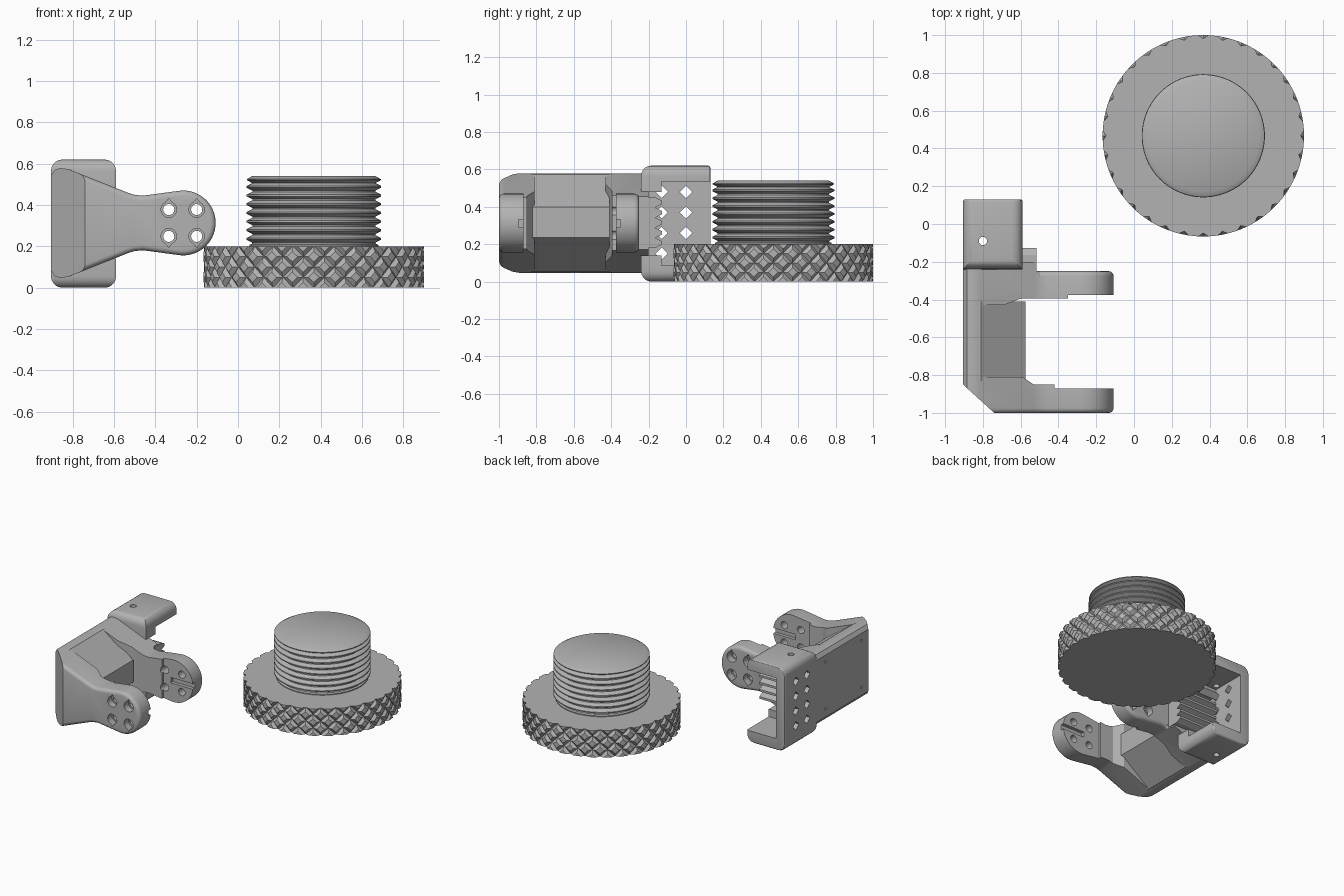
import bpy, bmesh
from math import sin, cos, pi, radians, floor

if "Cube" in bpy.data.objects:
    bpy.data.objects.remove(bpy.data.objects["Cube"])

grey = bpy.data.materials.new("plain grey")
grey.use_nodes = True
COLOUR = (0.45, 0.45, 0.45, 1)
grey.diffuse_color = COLOUR
grey.node_tree.nodes["Principled BSDF"].inputs["Base Color"].default_value = COLOUR


def finish(name, bm):
    bmesh.ops.recalc_face_normals(bm, faces=bm.faces)
    mesh = bpy.data.meshes.new(name)
    bm.to_mesh(mesh)
    bm.free()
    mesh.materials.append(grey)
    ob = bpy.data.objects.new(name, mesh)
    bpy.context.collection.objects.link(ob)
    return ob


def prism(name, pts, axis, lo, hi):
    """Extrude a 2D outline along an axis from lo to hi."""
    place = {"x": lambda a, b, t: (t, a, b),
             "y": lambda a, b, t: (a, t, b),
             "z": lambda a, b, t: (a, b, t)}[axis]
    bm = bmesh.new()
    rings = [[bm.verts.new(place(a, b, t)) for a, b in pts] for t in (lo, hi)]
    for ring in rings:
        bm.faces.new(ring)
    n = len(pts)
    for i in range(n):
        j = (i + 1) % n
        bm.faces.new((rings[0][i], rings[0][j], rings[1][j], rings[1][i]))
    return finish(name, bm)


def box(name, x0, x1, y0, y1, z0, z1):
    return prism(name, [(x0, y0), (x1, y0), (x1, y1), (x0, y1)], "z", z0, z1)


def circle(a, b, r, n=16, tip=0):
    """Circle outline; a non-zero tip draws it out to a teardrop point."""
    pts = [[a + r * cos(2 * pi * i / n), b + r * sin(2 * pi * i / n)] for i in range(n)]
    if tip:
        pts[n // 4 if tip > 0 else 3 * n // 4][1] = b + tip * r * 1.4
    return pts


def activate(ob):
    bpy.ops.object.select_all(action="DESELECT")
    ob.select_set(True)
    bpy.context.view_layer.objects.active = ob


def combine(ob, tool, operation="DIFFERENCE"):
    mod = ob.modifiers.new(operation.lower(), "BOOLEAN")
    mod.operation, mod.object, mod.solver = operation, tool, "EXACT"
    activate(ob)
    bpy.ops.object.modifier_apply(modifier=mod.name)
    bpy.data.objects.remove(tool)


def bevel_edges(ob, rule, width, segments=4):
    bm = bmesh.new()
    bm.from_mesh(ob.data)
    edges = [e for e in bm.edges if rule(*[v.co for v in e.verts])]
    bmesh.ops.bevel(bm, geom=edges, offset=width, segments=segments,
                    profile=0.5, affect="EDGES")
    bm.to_mesh(ob.data)
    bm.free()


def smooth(ob, angle=30):
    activate(ob)
    bpy.ops.object.shade_smooth_by_angle(angle=radians(angle))


# --- Knurled knob head: crossing V grooves on the rim ---
CX, CY, R, TURNS, SUB, HEIGHT = 0.367, 0.467, 0.533, 32, 8, 0.2


def rim_point(u, v):
    gap = min(abs(w - floor(w + 0.5)) for w in (u + v, u - v))
    r = R - 0.018 * max(0, 1 - gap / 0.25)
    a = 2 * pi * u / TURNS
    return CX + r * cos(a), CY + r * sin(a), v * HEIGHT / 2


bm = bmesh.new()
cols, rows = TURNS * SUB, 2 * SUB
grid = [[bm.verts.new(rim_point(c / SUB, r / SUB)) for c in range(cols)]
        for r in range(rows + 1)]
for r in range(rows):
    for c in range(cols):
        d = (c + 1) % cols
        mid = bm.verts.new(rim_point((c + 0.5) / SUB, (r + 0.5) / SUB))
        quad = [grid[r][c], grid[r][d], grid[r + 1][d], grid[r + 1][c]]
        for k in range(4):
            bm.faces.new((quad[k], quad[(k + 1) % 4], mid))
bm.faces.new(grid[0])
bm.faces.new(grid[-1])
finish("knob_head", bm)

# --- Threaded post ---
pitch = 0.042
profile = [(0, 0.19), (0.312, 0.19), (0.312, 0.207), (0.3, 0.212)]
for i in range(7):
    z = 0.214 + i * pitch
    profile += [(0.298, z + 0.004), (0.326, z + 0.018),
                (0.326, z + 0.026), (0.298, z + 0.04)]
profile += [(0.324, 0.52), (0.324, 0.525), (0.297, 0.54), (0, 0.54)]
bm = bmesh.new()
verts = [bm.verts.new((CX + r, CY, z)) for r, z in profile]
edges = [bm.edges.new(pair) for pair in zip(verts, verts[1:])]
bmesh.ops.spin(bm, geom=verts + edges, cent=(CX, CY, 0), axis=(0, 0, 1),
               angle=2 * pi, steps=96, use_duplicate=False)
bmesh.ops.remove_doubles(bm, verts=bm.verts, dist=0.0005)
smooth(finish("threaded_post", bm))

# --- Forked bracket: plan outline crossed with the side outline of the arms ---
plan = [(-.905, -.85), (-.74, -1), (-.1, -1), (-.1, -.87), (-.42, -.87), (-.42, -.85),
        (-.53, -.85), (-.59, -.81), (-.81, -.81), (-.81, -.43), (-.69, -.43),
        (-.6, -.395), (-.35, -.395), (-.35, -.375), (-.1, -.375), (-.1, -.25),
        (-.52, -.25), (-.52, -.2), (-.905, -.2)]
MID, EAR_X, EAR_R = 0.313, -0.265, 0.157
upper = [(-.905, .23), (-.885, .258), (-.86, .266), (-.82, .26),
         (-.53, .145), (-.5, .136), (-.46, .132)]
outline = [(x, MID + h) for x, h in upper]
outline += [(EAR_X + EAR_R * cos(radians(a)), MID + EAR_R * sin(radians(a)))
            for a in range(100, -101, -8)]
outline += [(x, MID - h) for x, h in reversed(upper)]

bracket = prism("forked_bracket", plan, "z", 0, 0.7)
combine(bracket, prism("side_outline", outline, "y", -1.1, 0), "INTERSECT")
bevel_edges(bracket, lambda a, b: (a.x + b.x) / 2 > -0.7 and any(
    abs(a.y - y) < 1e-3 and abs(b.y - y) < 1e-3 for y in (-1, -0.25)), 0.025)

# Pin holes through both ears, teardrop pockets outside, slot inside
for x in (-0.335, -0.2):
    for side in (-1, 1):
        z = MID + side * 0.065
        combine(bracket, prism("pin_hole", circle(x, z, 0.027), "y", -1.1, -0.1))
        for y0, y1 in ((-1.1, -0.95), (-0.3, -0.1)):
            combine(bracket, prism("pocket", circle(x, z, 0.038, 16, side), "y", y0, y1))
for y0, y1 in ((-0.4, -0.35), (-0.895, -0.85)):
    combine(bracket, box("slot", -0.29, -0.05, y0, y1, 0.293, 0.333))

# Small holes in the outer face of the plate
for y in (-0.77, -0.35):
    for z in (0.14, 0.49):
        combine(bracket, prism("plate_hole", circle(y, z, 0.01, 8), "x", -1, -0.86))
smooth(bracket)

# Stiffening wedge between the arms
prism("inner_wedge", [(-.83, .055), (-.81, .055), (-.575, .235), (-.575, .4),
                      (-.81, .572), (-.83, .572)], "y", -0.83, -0.41)

# --- Clip channel at the back of the bracket ---
clip = box("clip_channel", -0.905, -0.59, -0.24, 0.13, 0, 0.62)


def clip_edge(a, b):
    m = (a + b) / 2
    along_y = abs(a.y - b.y) > 0.1
    front_lip = m.y < -0.2 and abs(a.x - b.x) > 0.1
    return along_y or front_lip


bevel_edges(clip, clip_edge, 0.055, 5)
bevel_edges(clip, lambda a, b: a.y > 0.125 and b.y > 0.125, 0.012, 3)
combine(clip, box("channel", -0.83, -0.4, -0.13, 0.3, 0.085, 0.535))
combine(clip, box("mouth", -0.83, -0.4, -0.4, -0.12, 0.14, 0.48))
for y in (-0.13, 0.0):
    for z in (0.15, 0.26, 0.37, 0.48):
        combine(clip, prism("diamond", circle(y, z, 0.033, 4), "x", -1, -0.7))
for z0, z1 in ((-0.1, 0.2), (0.5, 0.7)):
    combine(clip, prism("screw_hole", circle(-0.8, -0.09, 0.022), "z", z0, z1))
smooth(clip)

# --- Ridged grip block inside the clip ---
count, z0, z1 = 5, 0.18, 0.45
step = (z1 - z0) / count
ridges = [(-0.27, z1), (-0.27, z0)]
for i in range(count):
    z = z0 + i * step
    ridges += [(-0.165, z), (-0.127, z + step * 0.35), (-0.127, z + step * 0.65)]
ridges.append((-0.165, z1))
prism("grip_ridges", ridges, "x", -0.84, -0.515)
